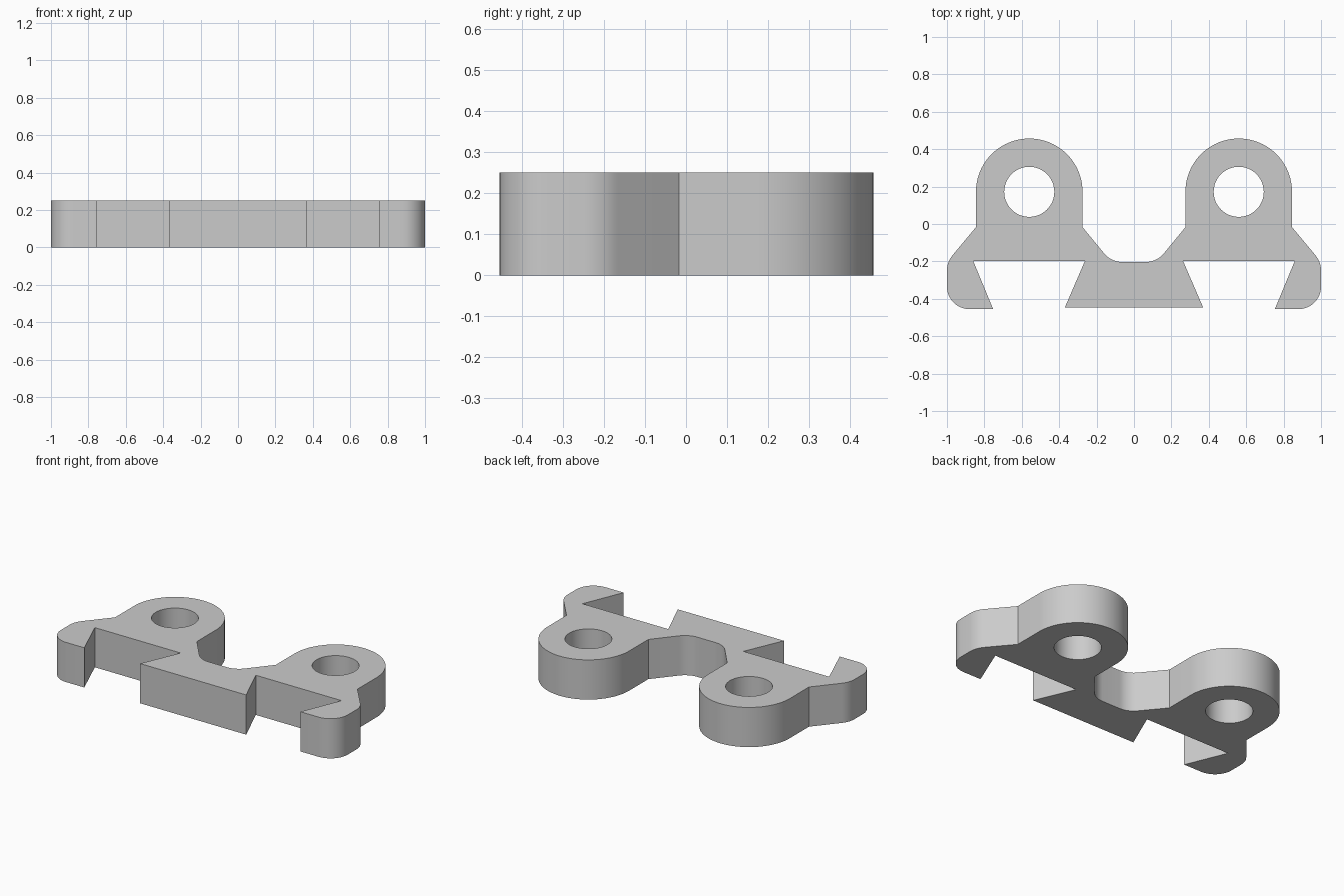
import bpy
import bmesh
from math import cos, sin, tan, radians
from mathutils import Vector

cube = bpy.data.objects.get("Cube")
if cube:
    bpy.data.objects.remove(cube, do_unlink=True)

HEIGHT = 0.25
EYE = Vector((0.56, 0.172))
EYE_R, HOLE_R = 0.285, 0.134


def arc(centre, radius, start, end, steps):
    """Points along an arc, angles in degrees."""
    angles = [radians(start + (end - start) * i / steps) for i in range(steps + 1)]
    return [centre + radius * Vector((cos(a), sin(a))) for a in angles]


def fillet(before, corner, after, radius, steps=10):
    """Points of a rounded corner."""
    before, corner, after = Vector(before), Vector(corner), Vector(after)
    u, v = (before - corner).normalized(), (after - corner).normalized()
    half_angle = u.angle(v) / 2
    centre = corner + (u + v).normalized() * radius / sin(half_angle)
    p = (corner + u * radius / tan(half_angle) - centre).normalized()
    q = (corner + v * radius / tan(half_angle) - centre).normalized()
    return [centre + radius * p.slerp(q, i / steps) for i in range(steps + 1)]


def mirrored(points):
    return [Vector((-p.x, p.y)) for p in reversed(points)]


# Half outline: dovetail, slot, hook, lug and rounded waist
hook_tip, hook_corner = (0.753, -0.455), (1, -0.455)
shoulder, neck_out = (1, -0.203), (0.845, -0.017)
neck_in, waist = (0.275, -0.017), (0.122, -0.203)
half = [Vector(p) for p in ((0.37, -0.447), (0.262, -0.197), (0.86, -0.197), hook_tip)]
half += fillet(hook_tip, hook_corner, shoulder, 0.12)
half += fillet(hook_corner, shoulder, neck_out, 0.13)
half.append(Vector(neck_out))
half += arc(EYE, EYE_R, 0, 180, 40)
half.append(Vector(neck_in))
half += fillet(neck_in, waist, (0, waist[1]), 0.125)

# Filled plan with the two pin holes
hole = arc(EYE, HOLE_R, 0, 360, 48)[:-1]
bm = bmesh.new()
for loop in (half + mirrored(half), hole, mirrored(hole)):
    verts = [bm.verts.new((p.x, p.y, 0)) for p in loop]
    for a, b in zip(verts, verts[1:] + verts[:1]):
        bm.edges.new((a, b))
bmesh.ops.triangle_fill(bm, use_beauty=True, edges=bm.edges[:], normal=(0, 0, 1))

# Raise the plan into a solid
raised = bmesh.ops.extrude_face_region(bm, geom=bm.faces[:], use_keep_orig=True)
bmesh.ops.translate(bm, vec=(0, 0, HEIGHT),
                    verts=[g for g in raised["geom"] if isinstance(g, bmesh.types.BMVert)])
bmesh.ops.recalc_face_normals(bm, faces=bm.faces[:])
mesh = bpy.data.meshes.new("clip_bracket")
bm.to_mesh(mesh)
bm.free()
bracket = bpy.data.objects.new("clip_bracket", mesh)
bpy.context.collection.objects.link(bracket)

# Plain grey finish
grey = bpy.data.materials.new("grey")
grey.use_nodes = True
colour = (0.6, 0.6, 0.6, 1)
grey.diffuse_color = colour
grey.node_tree.nodes["Principled BSDF"].inputs["Base Color"].default_value = colour
mesh.materials.append(grey)

bpy.context.view_layer.objects.active = bracket
bracket.select_set(True)
bpy.ops.object.shade_smooth_by_angle(angle=radians(25))
